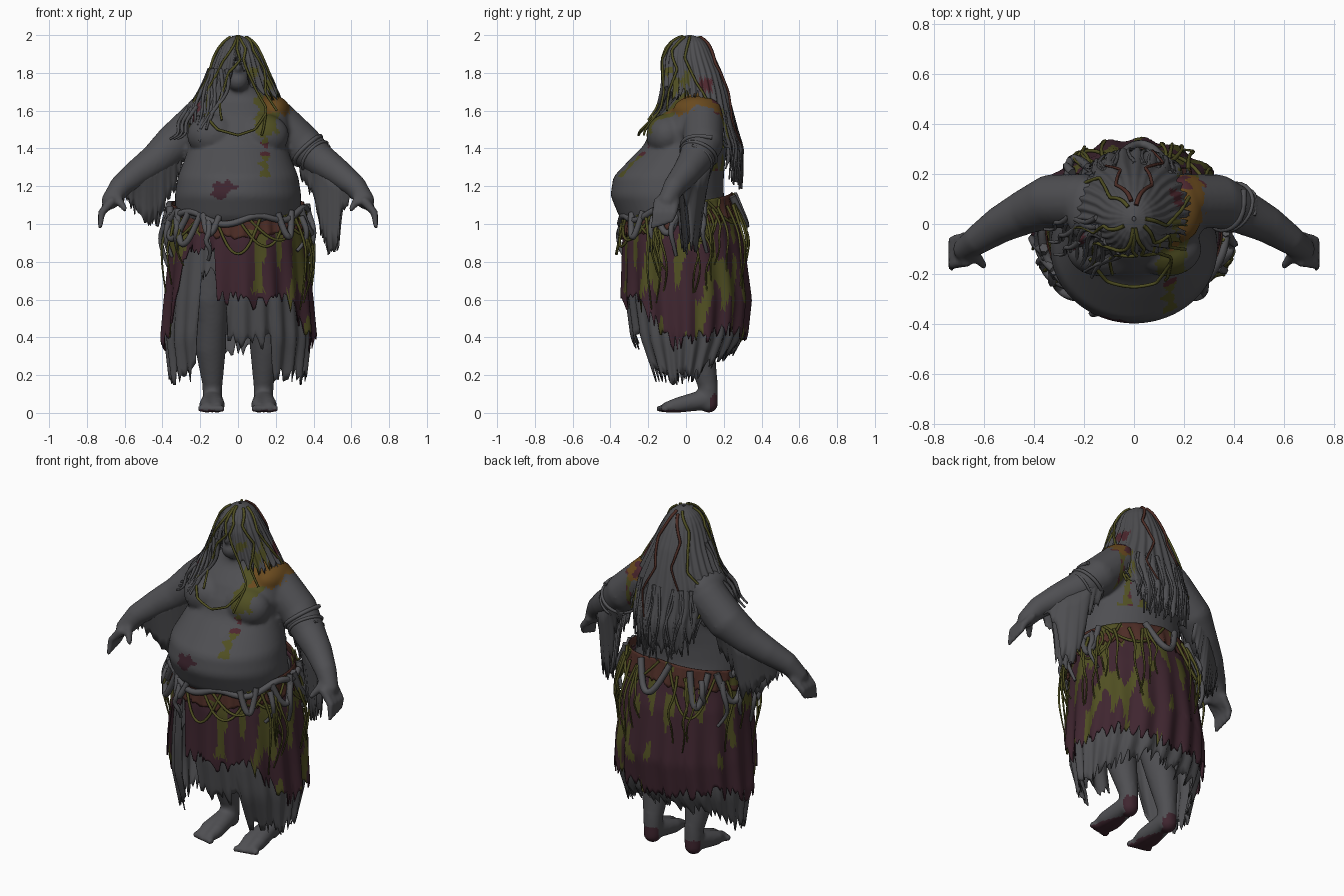
import bpy, bmesh, random
from math import sin, cos, radians, pi
from mathutils import Vector, Matrix, noise

random.seed(4)
cube = bpy.data.objects.get("Cube")
if cube:
    bpy.data.objects.remove(cube)

COLOURS = {"grey flesh": (.078, .078, .085), "pale coil": (.085, .085, .092), "maroon cloth": (.05, .019, .029),
           "moss": (.08, .078, .016), "rust leather": (.075, .026, .019), "ochre": (.14, .067, .013),
           "wound red": (.075, .02, .027), "grey cloth": (.076, .076, .082)}
MATS = {}
for label, rgb in COLOURS.items():
    m = MATS[label] = bpy.data.materials.new(label)
    m.use_nodes = True
    m.diffuse_color = (*rgb, 1)
    shader = next(n for n in m.node_tree.nodes if n.type == "BSDF_PRINCIPLED")
    shader.inputs["Base Color"].default_value = (*rgb, 1)
    shader.inputs["Roughness"].default_value = .8


# ---- helpers ----
def look(table, key):
    """Interpolate the rows of a table sorted by its first column."""
    for lo, hi in zip(table, table[1:]):
        if key <= hi[0]:
            t = max(0, (key - lo[0]) / (hi[0] - lo[0]))
            return [a + (b - a) * t for a, b in zip(lo[1:], hi[1:])]
    return list(table[-1][1:])


def on_shell(table, deg, z, out=0):
    """Point on an oval shell; 0 degrees is the front, positive turns to +x."""
    rx, front, back = look(table, z)
    a = radians(deg)
    return Vector(((rx + out) * sin(a), (front + back) / 2 - ((back - front) / 2 + out) * cos(a), z))


def grid(bm, rows):
    vs = [[bm.verts.new(p) for p in row] for row in rows]
    for a, b in zip(vs, vs[1:]):
        for i in range(len(a) - 1):
            bm.faces.new((a[i], b[i], b[i + 1], a[i + 1]))
    bmesh.ops.remove_doubles(bm, verts=bm.verts, dist=.0001)


def finish(name, mesh, rule):
    """Make an object, smooth it and colour its faces by a rule on the face centre."""
    ob = bpy.data.objects.new(name, mesh)
    bpy.context.collection.objects.link(ob)
    mesh.materials.clear()
    slots = {}
    for p in mesh.polygons:
        p.use_smooth = True
        label = rule(p.center)
        if label not in slots:
            slots[label] = len(slots)
            mesh.materials.append(MATS[label])
        p.material_index = slots[label]
    return ob


def to_mesh(name, bm):
    mesh = bpy.data.meshes.new(name)
    bm.to_mesh(mesh)
    bm.free()
    return mesh


def baked(ob):
    bpy.context.collection.objects.link(ob)
    mesh = bpy.data.meshes.new_from_object(ob.evaluated_get(bpy.context.evaluated_depsgraph_get()))
    bpy.data.objects.remove(ob)
    return mesh


def shell_rows(table, top, bottom, cols, rows, fold=0, waves=0, jag=0, out=0, bend=1):
    degs = [-180 + 360 * c / cols for c in range(cols + 1)]
    low = [min(look(bottom, d)[0] + random.uniform(-jag, jag), look(top, d)[0] - .01) for d in degs]
    low[-1] = low[0]
    steps = [(r / rows) ** bend for r in range(rows + 1)]
    return [[on_shell(table, d, look(top, d)[0] * (1 - t) + lo * t, out + fold * t * sin(waves * radians(d)))
             for d, lo in zip(degs, low)] for t in steps]


def cloth(name, rows_list, rule):
    bm = bmesh.new()
    for rows in rows_list:
        grid(bm, rows)
    ob = finish(name, to_mesh(name, bm), rule)
    ob.modifiers.new("thickness", "SOLIDIFY").thickness = .006


def tubes(name, paths, radius, label, tip=.4):
    cu = bpy.data.curves.new(name, "CURVE")
    cu.dimensions, cu.bevel_depth, cu.bevel_resolution = "3D", radius, 1
    cu.use_fill_caps, cu.resolution_u = True, 3
    for path in paths:
        s = cu.splines.new("NURBS")
        s.points.add(len(path) - 1)
        for i, p in enumerate(path):
            s.points[i].co = (*p, 1)
            s.points[i].radius = 1 + (tip - 1) * i / (len(path) - 1)
        s.order_u, s.use_endpoint_u = 3, True
    finish(name, baked(bpy.data.objects.new(name, cu)), lambda p: label)


def blob(bm, c, size):
    bmesh.ops.create_icosphere(bm, subdivisions=3, radius=1,
                               matrix=Matrix.Translation(c) @ Matrix.Diagonal((*size, 1)))


def limb(bm, side, pts):
    for a, b in zip(pts, pts[1:]):
        for i in range(8):
            x, y, z, r = (p + (q - p) * i / 7 for p, q in zip(a, b))
            blob(bm, (x * side, y, z), (r, r, r))


def rough(p, scale, stretch=1):
    return noise.noise(Vector((p.x * scale, p.y * scale, p.z * scale * stretch)))


# ---- body: torso, head, arms and legs fused into one skin ----
TORSO = [(.85, .25, -.15, .2), (.95, .31, -.27, .22), (1.03, .33, -.35, .22), (1.15, .335, -.4, .2),
         (1.25, .32, -.385, .2), (1.35, .28, -.29, .21), (1.42, .26, -.22, .22), (1.5, .28, -.19, .24),
         (1.58, .27, -.14, .23), (1.66, .19, -.06, .2), (1.72, .1, -.05, .15)]
ARM = [(.2, .09, 1.55, .11), (.33, .09, 1.43, .108), (.43, .05, 1.34, .09), (.53, 0, 1.27, .075),
       (.62, -.06, 1.2, .06), (.675, -.1, 1.125, .048)]
bm = bmesh.new()
grid(bm, shell_rows(TORSO, [(-180, 1.72), (180, 1.72)], [(-180, .85), (180, .85)], 48, 36))
bmesh.ops.holes_fill(bm, edges=[e for e in bm.edges if e.is_boundary])
bmesh.ops.recalc_face_normals(bm, faces=bm.faces)
blob(bm, (0, .02, 1.84), (.1, .115, .13))
blob(bm, (0, -.05, 1.76), (.06, .065, .06))
blob(bm, (0, -.095, 1.83), (.022, .03, .035))
for side in (1, -1):
    blob(bm, (.13 * side, -.1, 1.47), (.14, .11, .115))
    blob(bm, (.19 * side, .06, 1.6), (.085, .13, .08))
    limb(bm, side, ARM)
    for i in range(4):
        y = -.15 + .032 * i
        limb(bm, side, [(.67, y, 1.12, .024), (.722, y - .01, 1.06, .02), (.73, y - .025, .985 + .01 * i, .014)])
    limb(bm, side, [(.64, -.12, 1.14, .026), (.6, -.165, 1.08, .016)])
    limb(bm, side, [(.13, 0, .88, .14), (.145, 0, .62, .1), (.14, .02, .5, .083), (.145, .07, .35, .083),
                    (.135, .115, .15, .054), (.135, .12, .05, .05)])
    for x in (.11, .165):
        limb(bm, side, [(.135, .1, .07, .055), (x, -.04, .042, .042), (x, -.1, .03, .03)])
    for i in range(5):
        blob(bm, (side * (.085 + .028 * i), -.135 + .006 * i, .022), (.016, .024, .02))
raw = bpy.data.objects.new("raw_body", to_mesh("raw_body", bm))
remesh = raw.modifiers.new("fuse", "REMESH")
remesh.mode, remesh.voxel_size = "VOXEL", .011
soften = raw.modifiers.new("soften", "SMOOTH")
soften.factor, soften.iterations = .5, 5


def skin(p):
    n = rough(p, 22)
    if p.z < .014 or p.y > .13 and p.z < .09 + .05 * n:
        return "maroon cloth"
    if .14 + .03 * n < p.x < .28 + .03 * n and p.z > 1.585 + .03 * n - .2 * max(0, p.y - .1):
        return "wound red" if p.y > .14 and n > .15 else "ochre"
    if p.y < 0 and ((p.x + .07) / .065) ** 2 + ((p.z - 1.18) / .045) ** 2 < 1 + 1.5 * n:
        return "maroon cloth"
    if p.y < 0 and p.z > 1.47 + .03 * n and abs(p.x - .155) < .055 + .06 * n:
        return "moss"
    if p.y < 0 and 1.25 < p.z < 1.5 and abs(p.x - .14) < .016 + .03 * n:
        return "wound red" if 1.36 < p.z < 1.43 else "moss"
    if p.y > .12 and .06 < p.x < .26 and 1.28 < p.z < 1.6 and rough(p, 18, .5) > 0:
        return "moss" if n < .25 else "wound red"
    return "grey flesh"


finish("body", baked(raw), skin)

# ---- skirt: ragged outer layer, longer inner layer and belt ----
SKIRT = [(.17, .37, -.2, .18), (.4, .4, -.3, .31), (.6, .385, -.33, .335), (.9, .355, -.33, .3),
         (1, .34, -.32, .27), (1.16, .335, -.3, .23)]
WAIST = [(-180, 1.12), (-90, 1.06), (0, .99), (90, 1.06), (180, 1.12)]
OUTER = [(-180, .4), (-130, .45), (-90, .37), (-75, .38), (-58, .52), (-50, .85), (-20, .9), (-16, .62),
         (20, .57), (36, .62), (55, .5), (75, .37), (90, .38), (130, .45), (180, .4)]
INNER = [(-180, .34), (-140, .3), (-100, .19), (-45, .19), (-37, .25), (-34, .72), (-12, .75), (-8, .39),
         (24, .37), (28, .4), (31, .2), (100, .18), (140, .3), (180, .34)]


def skirt_colour(p):
    n = rough(p, 17, .22)
    if p.y < -.2 and abs(p.x) < .2:
        return "moss" if abs(p.x - .11) < .035 + .06 * n and p.z > .64 else "maroon cloth"
    return "moss" if n > .9 - .95 * p.z + .3 * (p.y > .2 and p.x < 0) else "maroon cloth"


cloth("outer_skirt", [shell_rows(SKIRT, WAIST, OUTER, 180, 30, .013, 17, .045, .006)], skirt_colour)
cloth("inner_skirt", [shell_rows(SKIRT, WAIST, INNER, 180, 20, .012, 23, .045, -.016)], lambda p: "grey cloth")
belt_top = [(d, z + .05) for d, z in WAIST]
belt_low = [(d, z - .07) for d, z in WAIST]
cloth("belt", [shell_rows(SKIRT, belt_top, belt_low, 120, 8, .012, 31, .015, .016)],
      lambda p: "moss" if rough(p, 12) > .42 else "rust leather")


# ---- coils and vines hung around the belt ----
def hung(start, span, drop, out):
    return [on_shell(SKIRT, start + span * t, look(WAIST, start + span * t)[0] + .04 - drop * sin(pi * t),
                     out + .02 * sin(pi * t)) for t in (0, .2, .4, .6, .8, 1)]


def dangle(deg, drop, out):
    top = look(WAIST, deg)[0]
    return [on_shell(SKIRT, deg + random.uniform(-5, 5), top - drop * t, out + .03 * sin(4 * t))
            for t in (0, .25, .5, .75, 1)]


front_coil = [on_shell(SKIRT, d, look(WAIST, d)[0] + .02 + .025 * sin(d / 9), .03) for d in range(-110, 111, 10)]
tubes("belt_coils", [front_coil] + [hung(d, random.uniform(12, 35), random.uniform(.08, .2), .03)
                                    for d in (-150, -125, -95, -78, -60, -30, 35, 65, 95, 160)],
      .019, "pale coil", .9)
tubes("hanging_coils", [dangle(d, random.uniform(.15, .32), .035)
                        for d in (-135, -118, -98, -80, -68, -56, -25, 62, 85, 110)], .018, "pale coil", .5)
tubes("skirt_vines", [hung(d, random.uniform(30, 60), random.uniform(.12, .27), .02)
                      for d in (-170, -90, -20, 0, 8, 40, 80, 120)], .008, "moss", 1)
tubes("hanging_vines", [dangle(random.choice((-1, 1, 1)) * random.uniform(50, 165), random.uniform(.25, .5), .03)
                        for i in range(26)], .009, "moss")

# ---- hair: a draped shell with loose locks ----
HAIR = [(1.2, .25, -.27, .28), (1.4, .27, -.25, .3), (1.5, .28, -.24, .27), (1.6, .26, -.17, .245),
        (1.7, .205, -.13, .22), (1.8, .157, -.125, .19), (1.88, .125, -.118, .155), (1.93, .1, -.1, .13),
        (1.965, .075, -.07, .105), (1.988, .045, -.035, .075), (2, .008, .012, .03)]
FRINGE = [(-180, 1.23), (-150, 1.25), (-125, 1.4), (-100, 1.53), (-70, 1.55), (-32, 1.55), (-22, 1.7), (-10, 1.86),
          (10, 1.86), (22, 1.74), (32, 1.69), (95, 1.69), (125, 1.5), (150, 1.25), (180, 1.23)]


def hair_colour(p):
    n = rough(p, 20, .5)
    if p.x > .06 and p.y < .02 and 1.67 < p.z < 1.83 and n > 0 or p.x > .17 and p.y > .12 and p.z < 1.6 and n > -.05:
        return "moss"
    red = p.x > .1 and .07 < p.y < .14 and 1.7 < p.z < 1.77 or p.x < -.2 and p.y < -.03 and n > .25
    return "wound red" if red else "grey cloth"


cloth("hair", [shell_rows(HAIR, [(-180, 2), (180, 2)], FRINGE, 160, 40, .012, 29, .04, 0, 1.8)], hair_colour)


def lock(deg, start, end, sway, out):
    return [on_shell(HAIR, deg + sway * sin(5 * t + deg), start + (end - start) * t, out + .02 * t * t)
            for t in (0, .15, .3, .45, .6, .8, 1)]


def drape(path):
    """Follow the hair closely between the given (angle, height) points."""
    fine = [(d + (e - d) * i / 6, z + (w - z) * i / 6) for (d, z), (e, w) in zip(path, path[1:]) for i in range(6)]
    return [on_shell(HAIR, d, z, .008) for d, z in fine + path[-1:]]


back = [random.uniform(100, 260) for i in range(34)]
tubes("back_locks", [lock(d, 1.6, look(FRINGE, (d + 180) % 360 - 180)[0] - random.uniform(0, .06), 4, -.004)
                     for d in back], .009, "grey cloth", .5)
tubes("front_locks", [lock(d, 1.82, random.uniform(1.4, 1.54), 10, 0) for d in range(-88, -24, 7)],
      .013, "grey cloth", .5)
tubes("shoulder_locks", [[(x, y, 1.62), (x - .03, y - .03, 1.58), (x - .06, y - .02, 1.53), (x - .05, y - .06, 1.47),
                          (x - .1, y - .05, 1.45)] for x, y in ((-.24, -.02), (-.26, .03), (-.22, -.07))],
      .012, "grey cloth", .5)
tubes("hair_vines", [drape(path) for path in (
    [(-5, 1.995), (-15, 1.94), (-35, 1.86), (-50, 1.72), (-35, 1.58), (-45, 1.46)],
    [(8, 1.995), (22, 1.93), (12, 1.87), (24, 1.75), (35, 1.62), (26, 1.47)],
    [(0, 1.99), (-3, 1.93), (5, 1.87), (-18, 1.8), (-24, 1.66), (-18, 1.55)],
    [(60, 1.99), (45, 1.92), (62, 1.82), (42, 1.7), (50, 1.6)],
    [(90, 1.99), (80, 1.88), (95, 1.75), (120, 1.6), (128, 1.4)],
    [(-60, 1.99), (-80, 1.9), (-65, 1.78), (-75, 1.65), (-62, 1.5)],
    [(-150, 1.99), (-130, 1.9), (-140, 1.7), (-120, 1.6), (-130, 1.45)],
    [(-40, 1.58), (-22, 1.5), (0, 1.47), (18, 1.5), (32, 1.58)])], .008, "moss", .8)
tubes("dark_vines", [drape(path) for path in (
    [(170, 1.99), (150, 1.85), (168, 1.7), (155, 1.55), (165, 1.42)],
    [(-170, 1.98), (-150, 1.85), (-165, 1.72), (-155, 1.6)])], .009, "rust leather", .5)


# ---- torn sleeves hanging below each forearm ----
def sleeve(name, side, hem):
    layers = []
    for face in (-1, 1):
        cols = []
        for i in range(31):
            x = hem[0][0] + (hem[-1][0] - hem[0][0]) * i / 30
            y, z, r = look(ARM, x)
            low = min(z - r, look(hem, x)[0] + random.uniform(-.05, .05))
            cols.append([(side * x, y + face * r * (.9 - .6 * t), z + (low - z) * t) for t in (0, .25, .5, .75, 1)])
        layers.append(list(zip(*cols)))
    cloth(name, layers, lambda p: "grey cloth")


sleeve("left_sleeve", 1, [(.32, 1.3), (.41, 1.14), (.44, .95), (.49, .84), (.53, .87), (.55, 1.08), (.61, 1.15)])
sleeve("right_sleeve", -1, [(.3, 1.27), (.38, 1.14), (.42, 1.03), (.5, 1.02), (.56, 1.11), (.61, 1.15)])

# ---- coil wound round the left arm ----
axis = Vector((.7, -.3, -.65)).normalized()
side_a = axis.orthogonal().normalized()
side_b = axis.cross(side_a)
coil = [Vector((.36, .08, 1.4)) + axis * (.006 * i + .015 * sin(i))
        + (side_a * cos(i * pi / 4) + side_b * sin(i * pi / 4)) * (.113 - .001 * i) for i in range(18)]
tubes("arm_coil", [coil], .012, "pale coil", .6)
